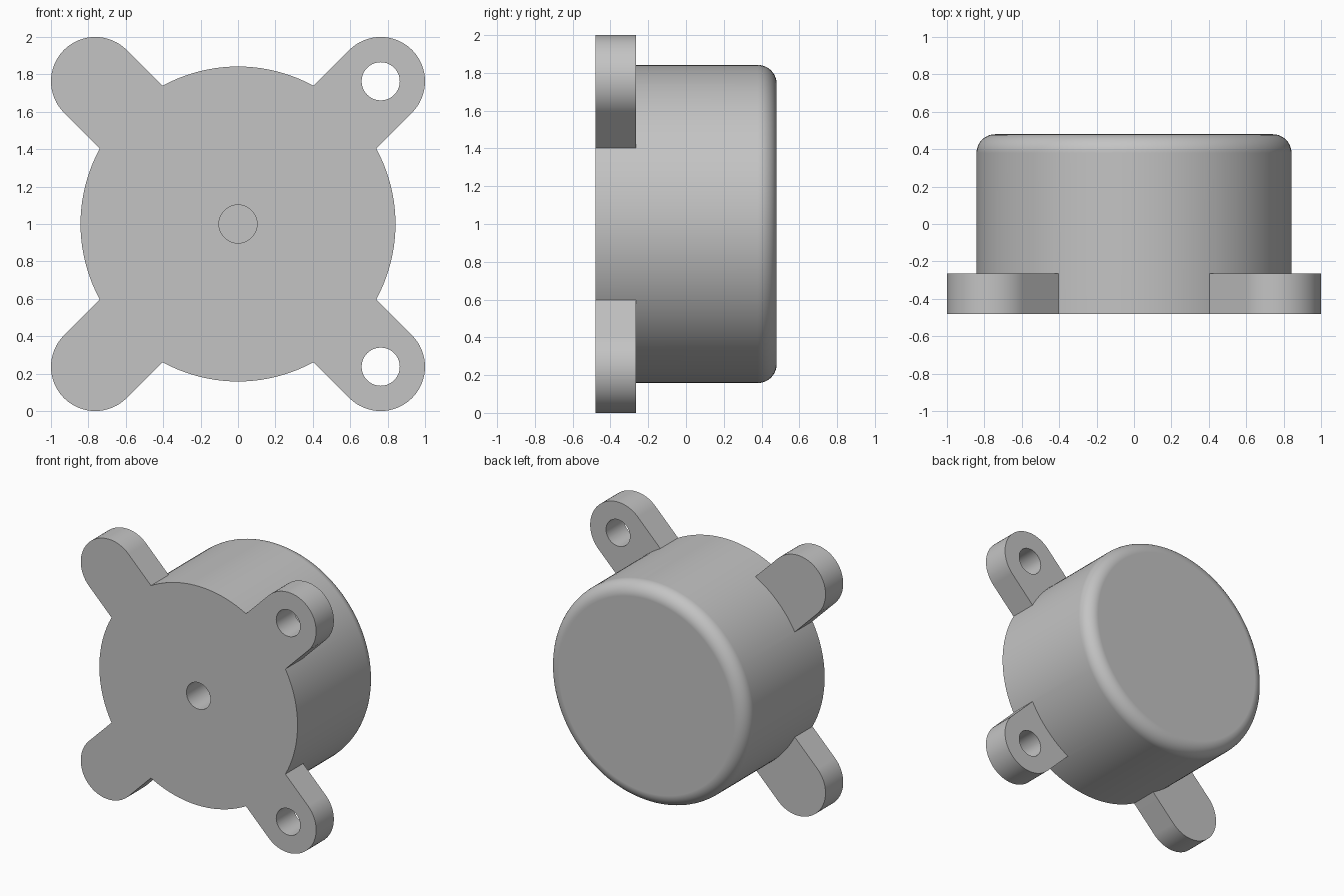
import bpy, bmesh
from math import pi, sin, cos
from mathutils import Matrix, Vector

cube = bpy.data.objects.get("Cube")
if cube:
    bpy.data.objects.remove(cube, do_unlink=True)

FRONT, BACK, LUG_BACK = -0.48, 0.48, -0.265
BODY_R, FILLET = 0.842, 0.1
LUG_R, LUG_DIST, HOLE_R = 0.237, 1.079, 0.102
CENTRE = Vector((0, 0, 1))

grey = bpy.data.materials.new("plain_grey")
grey.use_nodes = True
colour = (0.55, 0.55, 0.55, 1)
grey.diffuse_color = colour
grey.node_tree.nodes["Principled BSDF"].inputs["Base Color"].default_value = colour


def make_object(name, bm):
    bmesh.ops.recalc_face_normals(bm, faces=bm.faces)
    mesh = bpy.data.meshes.new(name)
    bm.to_mesh(mesh)
    bm.free()
    mesh.materials.append(grey)
    obj = bpy.data.objects.new(name, mesh)
    bpy.context.collection.objects.link(obj)
    return obj


def prism(name, outline, y0, y1, angle=0):
    """Extrude an x-z outline along y, turned about the body axis."""
    bm = bmesh.new()
    face = bm.faces.new([bm.verts.new((x, y0, z)) for x, z in outline])
    top = bmesh.ops.extrude_face_region(bm, geom=[face])
    verts = [v for v in top["geom"] if isinstance(v, bmesh.types.BMVert)]
    bmesh.ops.translate(bm, verts=verts, vec=(0, y1 - y0, 0))
    bm.transform(Matrix.Translation(CENTRE) @ Matrix.Rotation(angle, 4, 'Y'))
    return make_object(name, bm)


def arc(cx, r, start, end, n):
    return [(cx + r * cos(start + (end - start) * i / n),
             r * sin(start + (end - start) * i / n)) for i in range(n + 1)]


def combine(target, other, operation):
    mod = target.modifiers.new(operation.lower(), 'BOOLEAN')
    mod.operation, mod.solver, mod.object = operation, 'EXACT', other
    bpy.context.view_layer.objects.active = target
    bpy.ops.object.modifier_apply(modifier=mod.name)
    bpy.data.objects.remove(other, do_unlink=True)


# Round body with a filleted back rim
outline = arc(0, BODY_R, 0, 2 * pi, 128)[:-1]
housing = prism("motor_housing", outline, FRONT, BACK)
bm = bmesh.new()
bm.from_mesh(housing.data)
rim = [e for e in bm.edges if all(v.co.y > BACK - 0.01 for v in e.verts)]
bmesh.ops.bevel(bm, geom=rim, offset=FILLET, segments=10, profile=0.5, affect='EDGES')
bm.to_mesh(housing.data)
bm.free()

# Four mounting lugs on the diagonals, each with a through hole
angles = [pi / 4 + i * pi / 2 for i in range(4)]
for a in angles:
    tab = [(0.6, -LUG_R)] + arc(LUG_DIST, LUG_R, -pi / 2, pi / 2, 32) + [(0.6, LUG_R)]
    combine(housing, prism("lug", tab, FRONT, LUG_BACK, a), 'UNION')
for a in angles:
    ring = arc(LUG_DIST, HOLE_R, 0, 2 * pi, 40)[:-1]
    combine(housing, prism("lug_hole", ring, FRONT - 0.1, LUG_BACK + 0.1, a), 'DIFFERENCE')

# Blind shaft hole in the front
ring = arc(0, HOLE_R, 0, 2 * pi, 40)[:-1]
combine(housing, prism("shaft_hole", ring, FRONT - 0.1, FRONT + 0.5), 'DIFFERENCE')

# Smooth curved walls, crisp edges and flat ends
bpy.ops.object.select_all(action='DESELECT')
housing.select_set(True)
bpy.context.view_layer.objects.active = housing
bpy.ops.object.shade_smooth_by_angle(angle=pi / 6)
weighted = housing.modifiers.new("flat_ends", 'WEIGHTED_NORMAL')
weighted.keep_sharp = True
